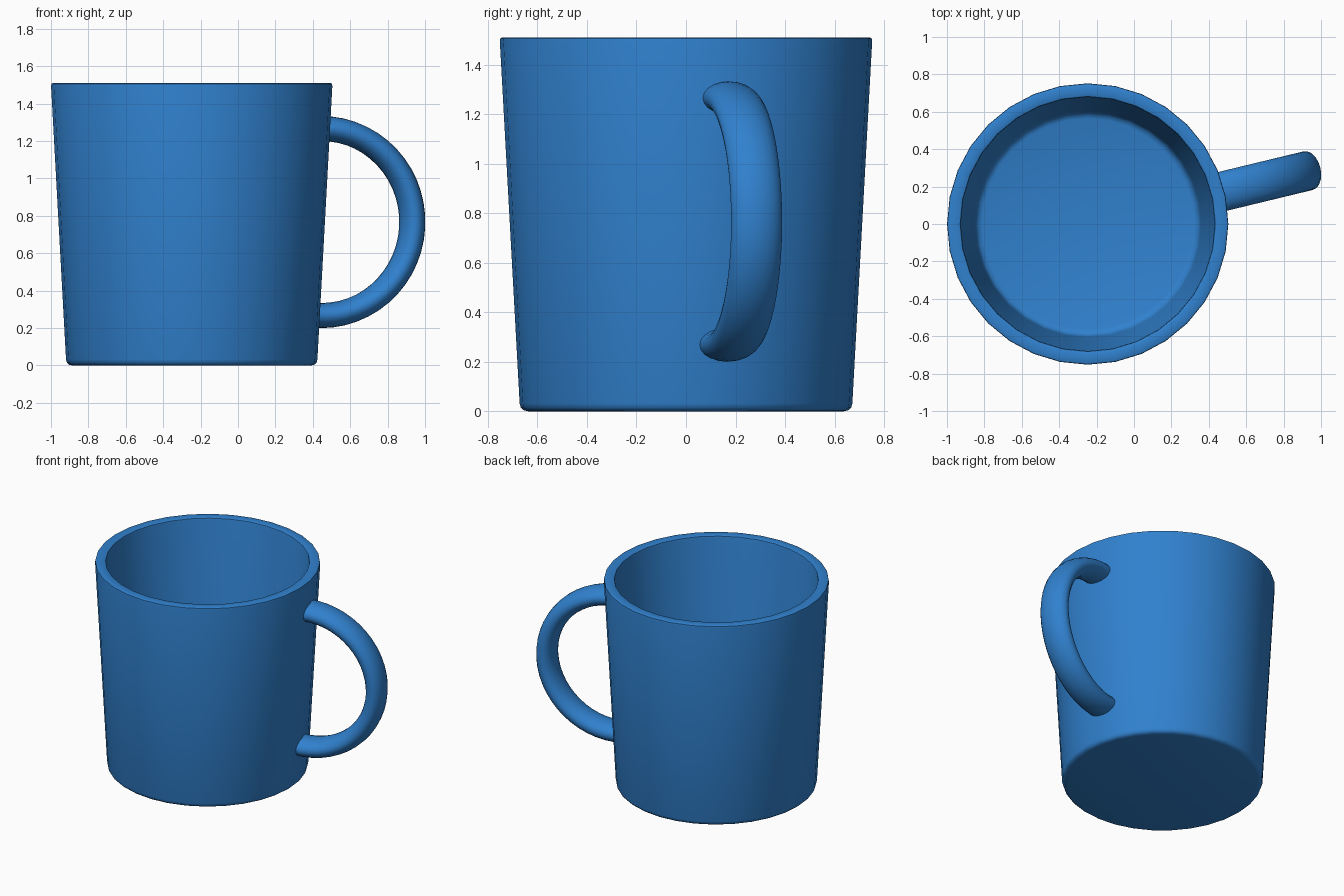
import bpy, bmesh, math
from mathutils import Vector

if "Cube" in bpy.data.objects:
    bpy.data.objects.remove(bpy.data.objects["Cube"])

CENTRE = Vector((-0.2475, 0, 0))
SIDES = 32

mat = bpy.data.materials.new("blue_glaze")
mat.diffuse_color = (0.03, 0.22, 0.62, 1)
mat.use_nodes = True
mat.node_tree.nodes["Principled BSDF"].inputs["Base Color"].default_value = mat.diffuse_color


def finish(name, bm):
    bmesh.ops.recalc_face_normals(bm, faces=bm.faces)
    mesh = bpy.data.meshes.new(name)
    bm.to_mesh(mesh)
    bm.free()
    mesh.materials.append(mat)
    ob = bpy.data.objects.new(name, mesh)
    bpy.context.collection.objects.link(ob)
    bpy.ops.object.select_all(action='DESELECT')
    ob.select_set(True)
    bpy.context.view_layer.objects.active = ob
    bpy.ops.object.shade_smooth_by_angle(angle=math.radians(40))
    return ob


def skin(bm, rings):
    """Join successive vertex rings with quads and cap both ends."""
    n = len(rings[0])
    for a, b in zip(rings, rings[1:]):
        for i in range(n):
            j = (i + 1) % n
            bm.faces.new((a[i], a[j], b[j], b[i]))
    bm.faces.new(rings[0])
    bm.faces.new(rings[-1])


# Cup: (radius, z) profile from the underside, over the rim, to the inner floor
profile = [(0.638, 0), (0.655, 0.004), (0.667, 0.014), (0.672, 0.032),
           (0.752, 1.495), (0.750, 1.506), (0.742, 1.51),
           (0.690, 1.51), (0.682, 1.506), (0.679, 1.495),
           (0.606, 0.135), (0.600, 0.108), (0.588, 0.088), (0.565, 0.08)]
bm = bmesh.new()
rings = []
for r, z in profile:
    angles = [math.tau * i / SIDES for i in range(SIDES)]
    rings.append([bm.verts.new(CENTRE + Vector((r * math.cos(a), r * math.sin(a), z)))
                  for a in angles])
skin(bm, rings)
finish("cup", bm)

# Handle: oval section swept along a half circle, turned about the cup's axis
turn = math.radians(13.6)
out = Vector((math.cos(turn), math.sin(turn), 0))
side = Vector((-math.sin(turn), math.cos(turn), 0))
up = Vector((0, 0, 1))
hub = CENTRE + out * 0.7135 + up * 0.767
ARC, THICK, WIDE = 0.5, 0.067, 0.106
start, end, steps, around = math.radians(-97), math.radians(91), 28, 20
bm = bmesh.new()
rings = []
for s in range(steps + 1):
    t = start + (end - start) * s / steps
    radial = out * math.cos(t) + up * math.sin(t)
    ring = []
    for i in range(around):
        a = math.tau * i / around
        ring.append(bm.verts.new(hub + radial * (ARC + THICK * math.cos(a))
                                 + side * WIDE * math.sin(a)))
    rings.append(ring)
skin(bm, rings)
finish("handle", bm)
